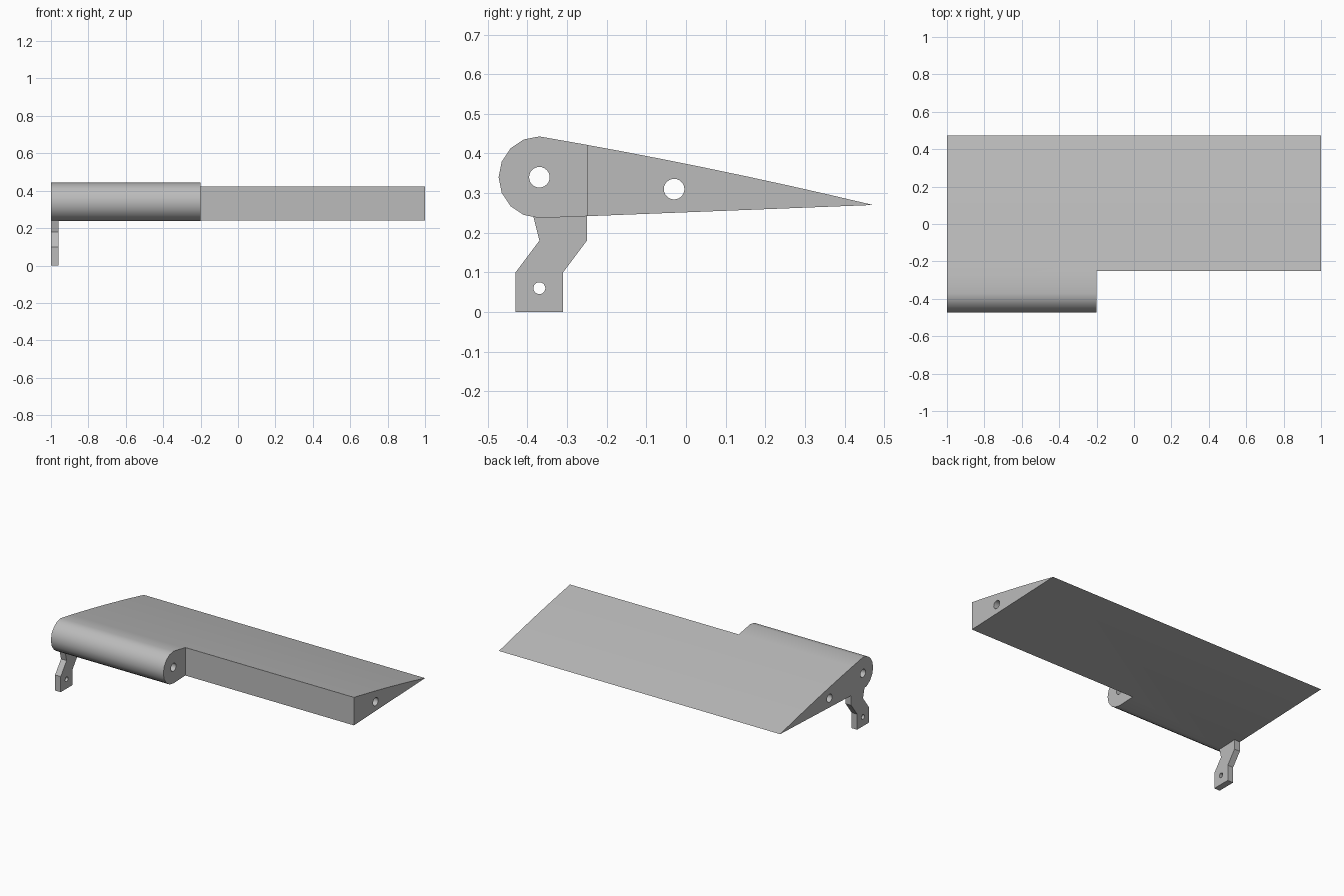
import bpy
import bmesh
import math

cube = bpy.data.objects.get("Cube")
if cube:
    bpy.data.objects.remove(cube, do_unlink=True)

grey = bpy.data.materials.new("light grey")
grey.use_nodes = True
colour = (0.5, 0.5, 0.5, 1)
grey.diffuse_color = colour
grey.node_tree.nodes["Principled BSDF"].inputs["Base Color"].default_value = colour


def extrude_x(name, profile, x0, x1):
    """Extrude a closed (y, z) profile from x0 to x1."""
    bm = bmesh.new()
    face = bm.faces.new([bm.verts.new((x0, y, z)) for y, z in profile])
    grown = bmesh.ops.extrude_face_region(bm, geom=[face])["geom"]
    verts = [v for v in grown if isinstance(v, bmesh.types.BMVert)]
    bmesh.ops.translate(bm, verts=verts, vec=(x1 - x0, 0, 0))
    bmesh.ops.recalc_face_normals(bm, faces=bm.faces)
    mesh = bpy.data.meshes.new(name)
    bm.to_mesh(mesh)
    bm.free()
    mesh.materials.append(grey)
    obj = bpy.data.objects.new(name, mesh)
    bpy.context.collection.objects.link(obj)
    return obj


def circle(y, z, r, n=24):
    return [(y + r * math.cos(i * math.tau / n), z + r * math.sin(i * math.tau / n))
            for i in range(n)]


def cut(target, name, profile, x0, x1):
    """Cut an extruded profile out of the target, then drop the cutter."""
    cutter = extrude_x(name, profile, x0, x1)
    cutter.hide_render = True
    mod = target.modifiers.new(name, 'BOOLEAN')
    mod.operation = 'DIFFERENCE'
    mod.solver = 'EXACT'
    mod.object = cutter
    bpy.context.view_layer.objects.active = target
    bpy.ops.object.modifier_apply(modifier=name)
    bpy.data.objects.remove(cutter, do_unlink=True)


# Flap section: round nose, slightly arched top, flat underside
NOSE_Y, NOSE_Z, NOSE_R = -0.37, 0.34, 0.103
TAIL_Y, TAIL_Z = 0.472, 0.27
section = []
for i in range(9):
    a = math.radians(270 - 22.5 * i)
    section.append((NOSE_Y + NOSE_R * math.cos(a), NOSE_Z + NOSE_R * math.sin(a)))
top_z = NOSE_Z + NOSE_R
for i in range(1, 9):
    t = i / 8
    section.append((NOSE_Y + t * (TAIL_Y - NOSE_Y),
                    top_z + t * (TAIL_Z - top_z) + 0.028 * t * (1 - t)))
flap = extrude_x("flap", section, -1, 1)

# Nose cut away along the outer span, then the two rod holes
cut(flap, "nose_cutter", [(-0.6, 0), (-0.25, 0), (-0.25, 0.6), (-0.6, 0.6)], -0.2, 1.2)
cut(flap, "hinge_hole", circle(NOSE_Y, NOSE_Z, 0.026), -1.2, 1.2)
cut(flap, "spar_hole", circle(-0.03, 0.31, 0.026), -1.2, 1.2)

# Cranked control horn below the nose
horn = extrude_x("control_horn", [
    (-0.43, 0), (-0.31, 0), (-0.31, 0.1), (-0.25, 0.18), (-0.25, 0.242),
    (-0.37, 0.238), (-0.385, 0.24), (-0.37, 0.18), (-0.43, 0.1)], -1, -0.96)
cut(horn, "horn_hole", circle(-0.37, 0.06, 0.015), -1.2, -0.8)

# Smooth the nose and holes, keep hard edges
for obj in (flap, horn):
    bpy.ops.object.select_all(action='DESELECT')
    obj.select_set(True)
    bpy.context.view_layer.objects.active = obj
    bpy.ops.object.shade_smooth_by_angle(angle=math.radians(30))
